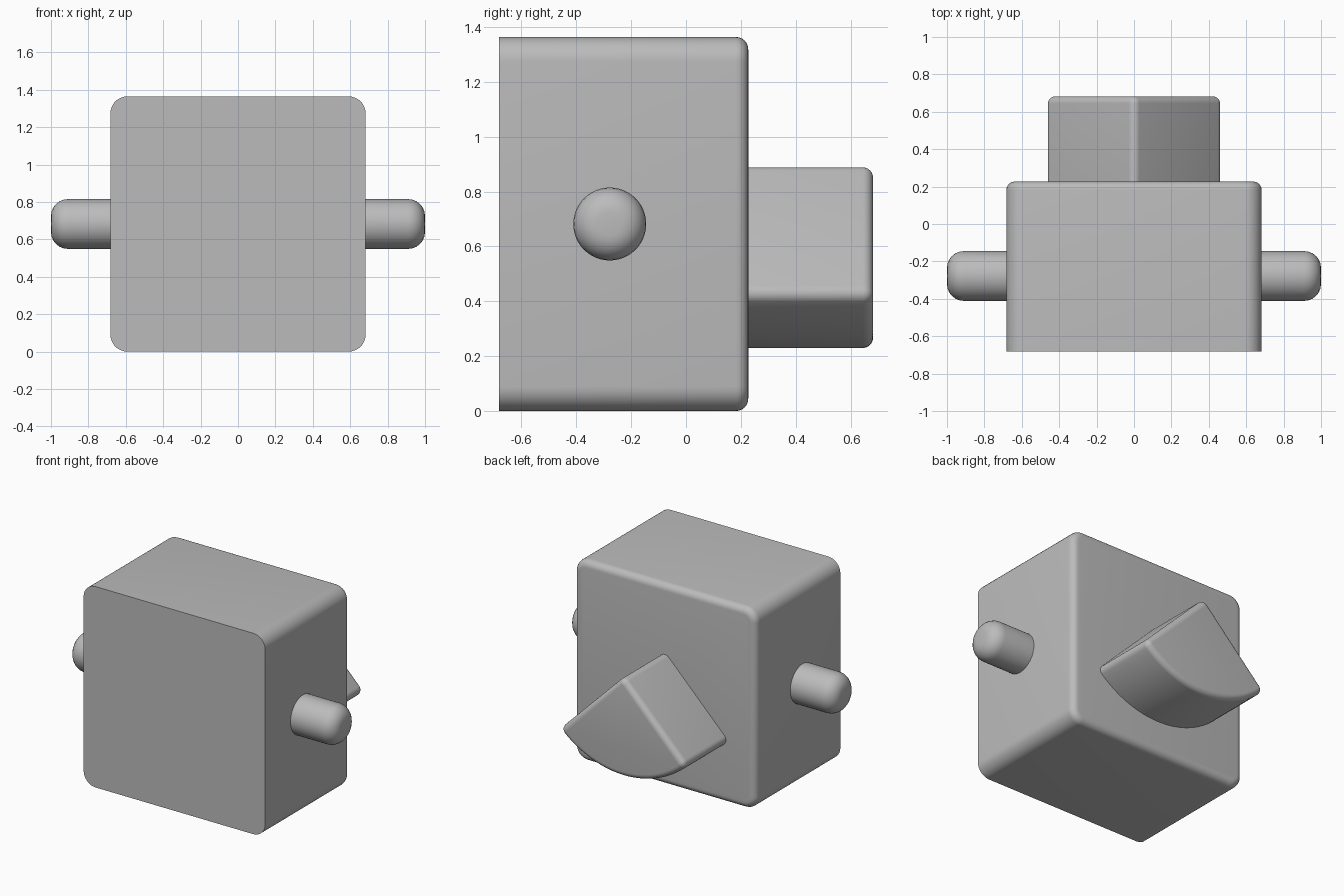
import bpy, bmesh
from math import sin, cos, pi, sqrt, atan2, radians

default = bpy.data.objects.get("Cube")
if default:
    bpy.data.objects.remove(default, do_unlink=True)

grey = bpy.data.materials.new("plain grey")
grey.use_nodes = True
colour = (0.5, 0.5, 0.5, 1)
grey.diffuse_color = colour
grey.node_tree.nodes["Principled BSDF"].inputs["Base Color"].default_value = colour


def arc(cx, cz, r, start, end, steps):
    """Points of an arc in the x-z plane."""
    angles = [start + (end - start) * i / steps for i in range(steps + 1)]
    return [(cx + r * cos(a), cz + r * sin(a)) for a in angles]


def rounded_prism(name, outline, y0, y1, fillet, location=(0, 0, 0), turn=0):
    """Extrude an outline along +y and round the rim of its far end."""
    bm = bmesh.new()
    verts = [bm.verts.new((x, y0, z)) for x, z in outline]
    bmesh.ops.remove_doubles(bm, verts=verts, dist=0.0005)
    near = bm.faces.new(bm.verts[:])
    result = bmesh.ops.extrude_face_region(bm, geom=[near], use_keep_orig=True)
    far = next(g for g in result["geom"] if isinstance(g, bmesh.types.BMFace))
    bmesh.ops.translate(bm, verts=far.verts[:], vec=(0, y1 - y0, 0))
    bmesh.ops.bevel(bm, geom=far.edges[:], offset=fillet, offset_type='OFFSET',
                    segments=6, profile=0.5, affect='EDGES')
    bmesh.ops.recalc_face_normals(bm, faces=bm.faces[:])
    mesh = bpy.data.meshes.new(name)
    bm.to_mesh(mesh)
    bm.free()
    mesh.materials.append(grey)
    obj = bpy.data.objects.new(name, mesh)
    bpy.context.collection.objects.link(obj)
    obj.location = location
    obj.rotation_euler.z = turn
    bpy.ops.object.select_all(action='DESELECT')
    obj.select_set(True)
    bpy.context.view_layer.objects.active = obj
    bpy.ops.object.shade_smooth_by_angle(angle=radians(30))
    return obj


# Main block: rounded square, sharp at the front and filleted at the back
half, corner = 0.682, 0.09
inner = half - corner
body = []
for i, (sx, sz) in enumerate([(1, 1), (-1, 1), (-1, -1), (1, -1)]):
    body += arc(sx * inner, half + sz * inner, corner, i * pi / 2, (i + 1) * pi / 2, 8)
rounded_prism("body_block", body, -half, 0.227, 0.045)

# Fan-shaped wedge on the back: quarter sector with its point upwards
apex, radius, r = 0.905, 0.675, 0.04
reach = sqrt((radius - r) ** 2 - r ** 2)
cx = (reach - r) / sqrt(2)
cz = apex - (reach + r) / sqrt(2)
swing = atan2(cz - apex, cx)
fan = arc(0, apex - r * sqrt(2), r, pi / 4, 3 * pi / 4, 6)
fan += arc(-cx, cz, r, 3 * pi / 4, pi - swing, 6)
fan += arc(0, apex, radius, pi - swing, 2 * pi + swing, 32)
fan += arc(cx, cz, r, swing, pi / 4, 6)
rounded_prism("back_wedge", fan, 0.2, 0.682, 0.037)

# Round-ended side pegs
for side, name in ((1, "left_peg"), (-1, "right_peg")):
    rounded_prism(name, arc(0, half, 0.133, 0, 2 * pi, 48), 0, 0.4, 0.09,
                  location=(side * 0.6, -0.278, 0), turn=-side * pi / 2)
